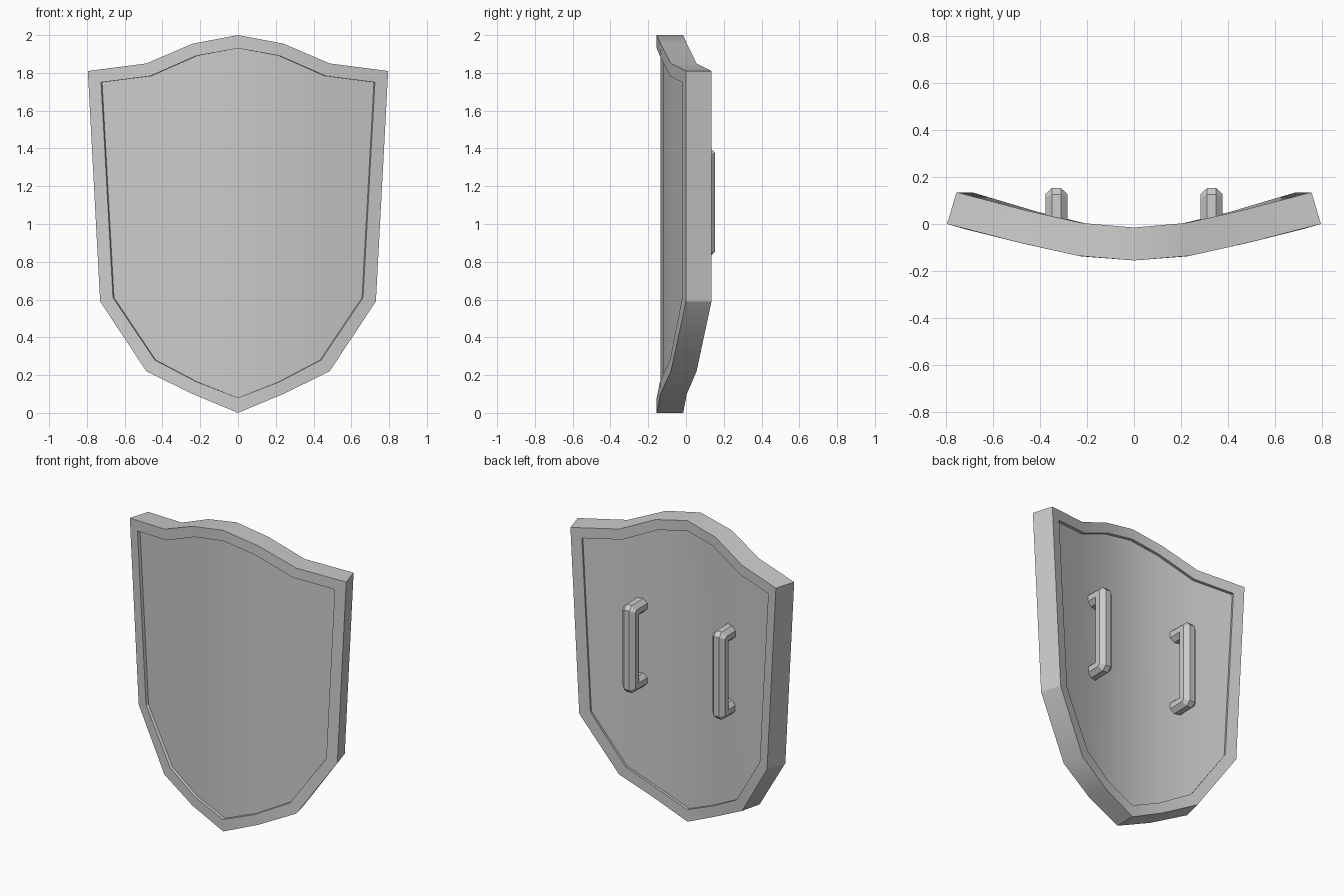
import bpy, bmesh, math
from mathutils import Vector

if "Cube" in bpy.data.objects:
    bpy.data.objects.remove(bpy.data.objects["Cube"])

# Right half outlines (x, z) from top centre to bottom point
OUTER = [(0, 2.0), (.24, 1.955), (.485, 1.85), (.795, 1.81),
         (.73, .59), (.485, .22), (.24, .10), (0, 0)]
INNER = [(0, 1.93), (.222, 1.89), (.465, 1.783), (.725, 1.75),
         (.662, .61), (.44, .28), (.22, .165), (0, .08)]
COLUMN = [0, 1, 2, 3, 3, 2, 1, 0]
OUTER_Y = [-.155, -.135, -.08, 0]
INNER_Y = [-.155, -.138, -.085, -.02]
THICK = [(0, .14), (-.02, .139), (-.033, .136), (-.04, .135)]


def finish(bm, name):
    bmesh.ops.recalc_face_normals(bm, faces=bm.faces)
    mesh = bpy.data.meshes.new(name)
    bm.to_mesh(mesh)
    bm.free()
    ob = bpy.data.objects.new(name, mesh)
    bpy.context.collection.objects.link(ob)
    bpy.ops.object.select_all(action='DESELECT')
    ob.select_set(True)
    bpy.context.view_layer.objects.active = ob
    bpy.ops.object.shade_smooth_by_angle(angle=math.radians(30))
    return ob


def bridge(bm, a, b):
    n = len(a)
    for i in range(n):
        j = (i + 1) % n
        bm.faces.new((a[i], a[j], b[j], b[i]))


def loop(bm, outline, ys, depth):
    """Mirrored outline on the curved shield, pushed back by depth (0..1)."""
    half = []
    for (x, z), c in zip(outline, COLUMN):
        dx, dy = THICK[c]
        half.append((x + dx * depth, ys[c] + dy * depth, z))
    pts = half + [(-x, y, z) for x, y, z in half[6:0:-1]]
    return [bm.verts.new(p) for p in pts]


# Shield body: raised rim with a recessed panel on both sides
bm = bmesh.new()
loops = [loop(bm, INNER, INNER_Y, .14), loop(bm, INNER, INNER_Y, 0),
         loop(bm, OUTER, OUTER_Y, 0), loop(bm, OUTER, OUTER_Y, 1),
         loop(bm, INNER, INNER_Y, 1), loop(bm, INNER, INNER_Y, .86)]
for a, b in zip(loops, loops[1:]):
    bridge(bm, a, b)
for ring in (loops[0], loops[-1]):
    for k in range(3):
        bm.faces.new([ring[i] for i in (k, k + 1, 6 - k, 7 - k)])
        bm.faces.new([ring[i % 14] for i in (14 - k, 13 - k, 8 + k, 7 + k)])
finish(bm, "shield_body")


# Handles: octagonal bar bent into two legs and a grip
def handle(name, x):
    r, c = .051, .002
    top, bottom, y = 1.362, .868, .109
    path = [(-.04, top, 90), (y - c, top, 67.5), (y, top - c, 22.5),
            (y, bottom + c, -22.5), (y - c, bottom, -67.5), (-.04, bottom, -90)]
    bm = bmesh.new()
    rings = []
    for py, pz, tilt in path:
        t = math.radians(tilt)
        out = Vector((0, math.cos(t), math.sin(t)))
        ring = []
        for k in range(8):
            a = math.radians(22.5 + 45 * k)
            p = Vector((x + r * math.cos(a), py, pz)) + out * r * math.sin(a)
            ring.append(bm.verts.new(p))
        rings.append(ring)
    for a, b in zip(rings, rings[1:]):
        bridge(bm, a, b)
    bm.faces.new(rings[0])
    bm.faces.new(rings[-1])
    ob = finish(bm, name)
    bpy.ops.object.shade_smooth_by_angle(angle=math.radians(50))
    return ob


handle("handle_right", .33)
handle("handle_left", -.33)
